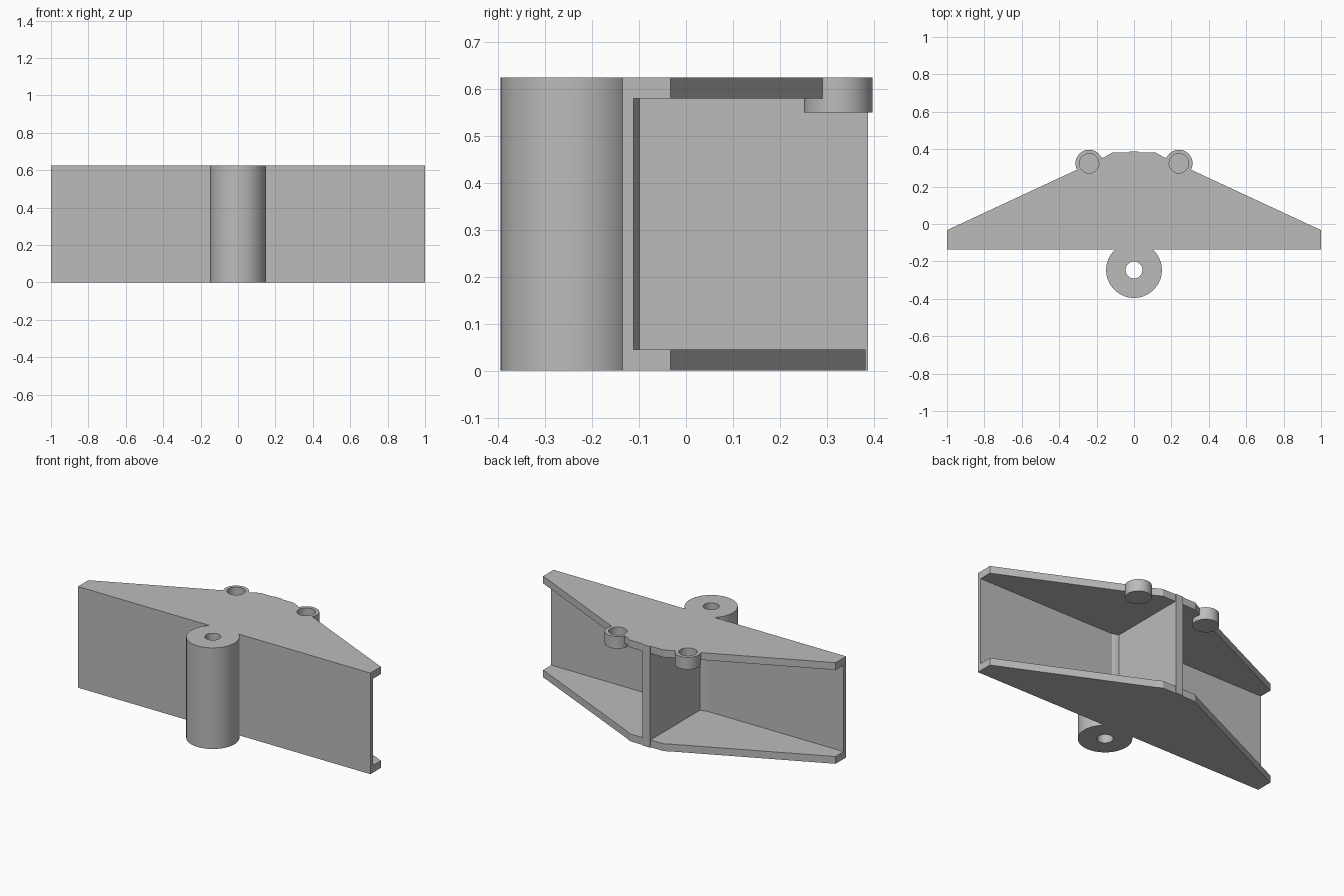
import bpy, bmesh, math

cube = bpy.data.objects.get("Cube")
if cube:
    bpy.data.objects.remove(cube, do_unlink=True)

GREY = (0.5, 0.5, 0.5, 1)
mat = bpy.data.materials.new("plain grey")
mat.use_nodes = True
mat.diffuse_color = GREY
mat.node_tree.nodes["Principled BSDF"].inputs["Base Color"].default_value = GREY

HEIGHT, SHEET = 0.625, 0.045
BOSS_X, BOSS_Y, HOLE_R = 0.24, 0.324, 0.052


def finish(name, bm):
    bmesh.ops.recalc_face_normals(bm, faces=bm.faces)
    mesh = bpy.data.meshes.new(name)
    bm.to_mesh(mesh)
    bm.free()
    mesh.materials.append(mat)
    obj = bpy.data.objects.new(name, mesh)
    bpy.context.collection.objects.link(obj)
    return obj


def activate(obj):
    bpy.ops.object.select_all(action="DESELECT")
    obj.select_set(True)
    bpy.context.view_layer.objects.active = obj


def prism(name, outline, z0, z1):
    """Extrude a plan outline upwards."""
    bm = bmesh.new()
    face = bm.faces.new([bm.verts.new((x, y, z0)) for x, y in outline])
    top = bmesh.ops.extrude_face_region(bm, geom=[face])["geom"]
    bmesh.ops.translate(bm, vec=(0, 0, z1 - z0),
                        verts=[v for v in top if isinstance(v, bmesh.types.BMVert)])
    return finish(name, bm)


def box(name, x, y0, y1, z0, z1):
    return prism(name, [(-x, y0), (x, y0), (x, y1), (-x, y1)], z0, z1)


def lathe(name, profile, x, y, closed, steps=64):
    """Turn an (r, z) profile about a vertical axis at x, y."""
    bm = bmesh.new()
    verts = [bm.verts.new((r, 0, z)) for r, z in profile]
    edges = [bm.edges.new(pair) for pair in zip(verts, verts[1:])]
    if closed:
        edges.append(bm.edges.new((verts[-1], verts[0])))
    bmesh.ops.spin(bm, geom=verts + edges, cent=(0, 0, 0), axis=(0, 0, 1),
                   angle=math.tau, steps=steps)
    bmesh.ops.remove_doubles(bm, verts=bm.verts, dist=0.0001)
    bmesh.ops.translate(bm, verts=bm.verts, vec=(x, y, 0))
    obj = finish(name, bm)
    activate(obj)
    bpy.ops.object.shade_smooth_by_angle(angle=math.radians(35))
    return obj


# Tapered flanges, mirrored half outline
half = [(1, -0.135), (1, -0.033), (0.155, 0.36), (0.115, 0.382)]
outline = half + [(-x, y) for x, y in reversed(half)]
prism("bottom_flange", outline, 0, SHEET)
top_flange = prism("top_flange", outline, HEIGHT - SHEET, HEIGHT)

# Upright web and central rib
box("web_plate", 1, -0.135, -0.112, 0, HEIGHT)
box("centre_rib", 0.025, -0.12, 0.388, 0, HEIGHT)

# Hollow pivot barrel
lathe("pivot_barrel", [(0.045, 0), (0.149, 0), (0.149, HEIGHT), (0.045, HEIGHT)],
      0, -0.246, True)

# Blind bosses, with their holes cut through the top flange
for side, label in ((1, "left"), (-1, "right")):
    x = side * BOSS_X
    cutter = lathe("boss_cutter", [(0, 0.5), (HOLE_R, 0.5), (HOLE_R, 0.7), (0, 0.7)],
                   x, BOSS_Y, False)
    cutter.hide_render = True
    cut = top_flange.modifiers.new("boss hole", "BOOLEAN")
    cut.operation, cut.solver, cut.object = "DIFFERENCE", "EXACT", cutter
    activate(top_flange)
    bpy.ops.object.modifier_apply(modifier=cut.name)
    bpy.data.objects.remove(cutter, do_unlink=True)
    lathe(label + "_boss", [(0, 0.55), (0.073, 0.55), (0.073, HEIGHT), (HOLE_R, HEIGHT),
                            (HOLE_R, 0.565), (0, 0.565)], x, BOSS_Y, False)
